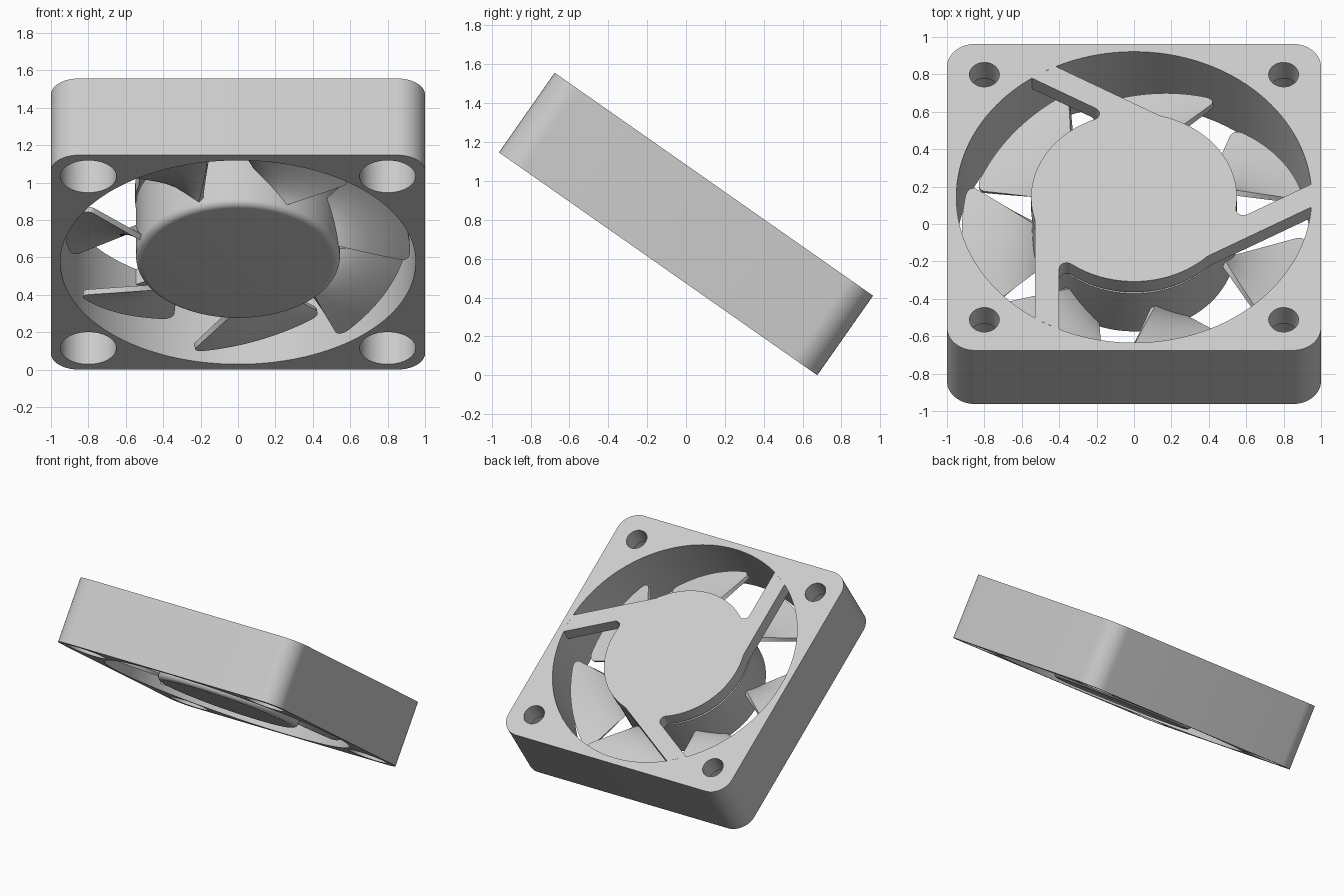
import bpy, bmesh
from math import sin, cos, asin, atan2, sqrt, pi, radians
from mathutils import Matrix

cube = bpy.data.objects.get("Cube")
if cube:
    bpy.data.objects.remove(cube, do_unlink=True)

TILT = radians(35)
HALF = 0.25            # half the frame thickness
BORE = 0.95            # duct radius
HUB = 0.55             # hub plate radius
LIFT = sin(TILT) + HALF * cos(TILT)
POSE = Matrix.Translation((0, 0, LIFT)) @ Matrix.Rotation(-TILT, 4, 'X')

grey = bpy.data.materials.new("plain_grey")
grey.use_nodes = True
GREY = (0.6, 0.6, 0.6, 1)
grey.diffuse_color = GREY
grey.node_tree.nodes["Principled BSDF"].inputs["Base Color"].default_value = GREY


def make(name, bm):
    bmesh.ops.recalc_face_normals(bm, faces=bm.faces)
    mesh = bpy.data.meshes.new(name)
    bm.to_mesh(mesh)
    bm.free()
    mesh.materials.append(grey)
    ob = bpy.data.objects.new(name, mesh)
    bpy.context.collection.objects.link(ob)
    return ob


def activate(ob):
    bpy.ops.object.select_all(action='DESELECT')
    ob.select_set(True)
    bpy.context.view_layer.objects.active = ob


def finish(ob):
    activate(ob)
    for mod in list(ob.modifiers):
        bpy.ops.object.modifier_apply(modifier=mod.name)
    ob.data.transform(POSE)
    bpy.ops.object.shade_smooth_by_angle(angle=radians(30))


def prism(name, outline, low, high):
    bm = bmesh.new()
    face = bm.faces.new([bm.verts.new((x, y, low)) for x, y in outline])
    top = bmesh.ops.extrude_face_region(bm, geom=[face])["geom"]
    bmesh.ops.translate(bm, vec=(0, 0, high - low),
                        verts=[v for v in top if isinstance(v, bmesh.types.BMVert)])
    return make(name, bm)


def arc(cx, cy, r, start, end, steps):
    return [(cx + r * cos(start + (end - start) * i / steps),
             cy + r * sin(start + (end - start) * i / steps)) for i in range(steps + 1)]


def circle(cx, cy, r, n):
    return arc(cx, cy, r, 0, 2 * pi, n)[:-1]


# Square frame with rounded corners
R = 0.15
outline = []
for k, (sx, sy) in enumerate([(1, 1), (-1, 1), (-1, -1), (1, -1)]):
    outline += arc(sx * (1 - R), sy * (1 - R), R, k * pi / 2, (k + 1) * pi / 2, 12)
frame = prism("frame", outline, -HALF, HALF)

# Duct, screw holes and their counterbores
cutters = [prism("duct_cutter", circle(0, 0, BORE, 128), -1, 1)]
for sx in (-1, 1):
    for sy in (-1, 1):
        cutters.append(prism("hole_cutter", circle(sx * 0.8, sy * 0.8, 0.08, 40), -1, 1))
        cutters.append(prism("counterbore_cutter", circle(sx * 0.8, sy * 0.8, R, 48), -1, 0.1))
for cutter in cutters:
    cutter.hide_render = True
    mod = frame.modifiers.new("cut", 'BOOLEAN')
    mod.operation = 'DIFFERENCE'
    mod.solver = 'EXACT'
    mod.object = cutter
finish(frame)
for cutter in cutters:
    bpy.data.objects.remove(cutter, do_unlink=True)

# Hub plate with three offset arms, each filleted on its inner side
OUT, INN, FIL, RIM = 0.53, 0.40, 0.04, BORE + 0.002
fx = -INN + FIL
fy = -sqrt((HUB + FIL) ** 2 - fx ** 2)
arm_start = atan2(-sqrt(HUB ** 2 - OUT ** 2), -OUT)
fillet_end = atan2(fy, fx)
third = [(-OUT, -sqrt(RIM ** 2 - OUT ** 2)), (-INN, -sqrt(RIM ** 2 - INN ** 2))]
third += arc(fx, fy, FIL, pi, atan2(-fy, -fx), 8)
third += arc(0, 0, HUB, fillet_end, arm_start + 2 * pi / 3, 28)[1:]
spider = []
for k in range(3):
    c, s = cos(2 * pi * k / 3), sin(2 * pi * k / 3)
    spider += [(x * c - y * s, x * s + y * c) for x, y in third]
finish(prism("hub_plate_and_arms", spider, HALF - 0.1, HALF))


# Rotor drum and the shaft joining it to the plate
def lathe(name, profile, steps=96):
    bm = bmesh.new()
    verts = [bm.verts.new((r, 0, z)) for r, z in profile]
    edges = [bm.edges.new(pair) for pair in zip(verts, verts[1:])]
    bmesh.ops.spin(bm, geom=verts + edges, cent=(0, 0, 0), axis=(0, 0, 1),
                   angle=2 * pi, steps=steps)
    bmesh.ops.remove_doubles(bm, verts=bm.verts, dist=0.0001)
    return make(name, bm)


DRUM, EDGE, TOP = 0.545, 0.04, 0.13
profile = [(0, -HALF)] + arc(DRUM - EDGE, -HALF + EDGE, EDGE, -pi / 2, 0, 8)
finish(lathe("rotor_drum", profile + [(DRUM, TOP), (0, TOP)]))
finish(prism("rotor_shaft", circle(0, 0, 0.2, 48), TOP - 0.02, HALF - 0.08))

# Seven swept blades, lofted from a low straight edge to a high one
COUNT, ROWS, COLS = 7, 32, 10
ROOT, TIP, CORNER, ROUND = 0.525, 0.92, 0.05, 0.09
bm = bmesh.new()
for k in range(COUNT):
    grid = []
    for i in range(ROWS + 1):
        t = (1 - cos(pi * i / ROWS)) / 2
        d = max(0, 1 - min(t, 1 - t) / ROUND)
        reach = TIP - CORNER * (1 - sqrt(1 - d * d))
        row = []
        for j in range(COLS + 1):
            r = ROOT + (reach - ROOT) * j / COLS
            low = radians(70.3) - asin(0.25 / r)
            high = radians(-9.5) + asin(0.297 / r)
            a = low + (high - low) * t + 2 * pi * k / COUNT
            row.append(bm.verts.new((r * cos(a), r * sin(a), -0.2 + 0.19 * t)))
        grid.append(row)
    for a, b in zip(grid, grid[1:]):
        for j in range(COLS):
            bm.faces.new((a[j], a[j + 1], b[j + 1], b[j]))
blades = make("fan_blades", bm)
shell = blades.modifiers.new("thickness", 'SOLIDIFY')
shell.thickness = 0.03
shell.offset = 0
finish(blades)
